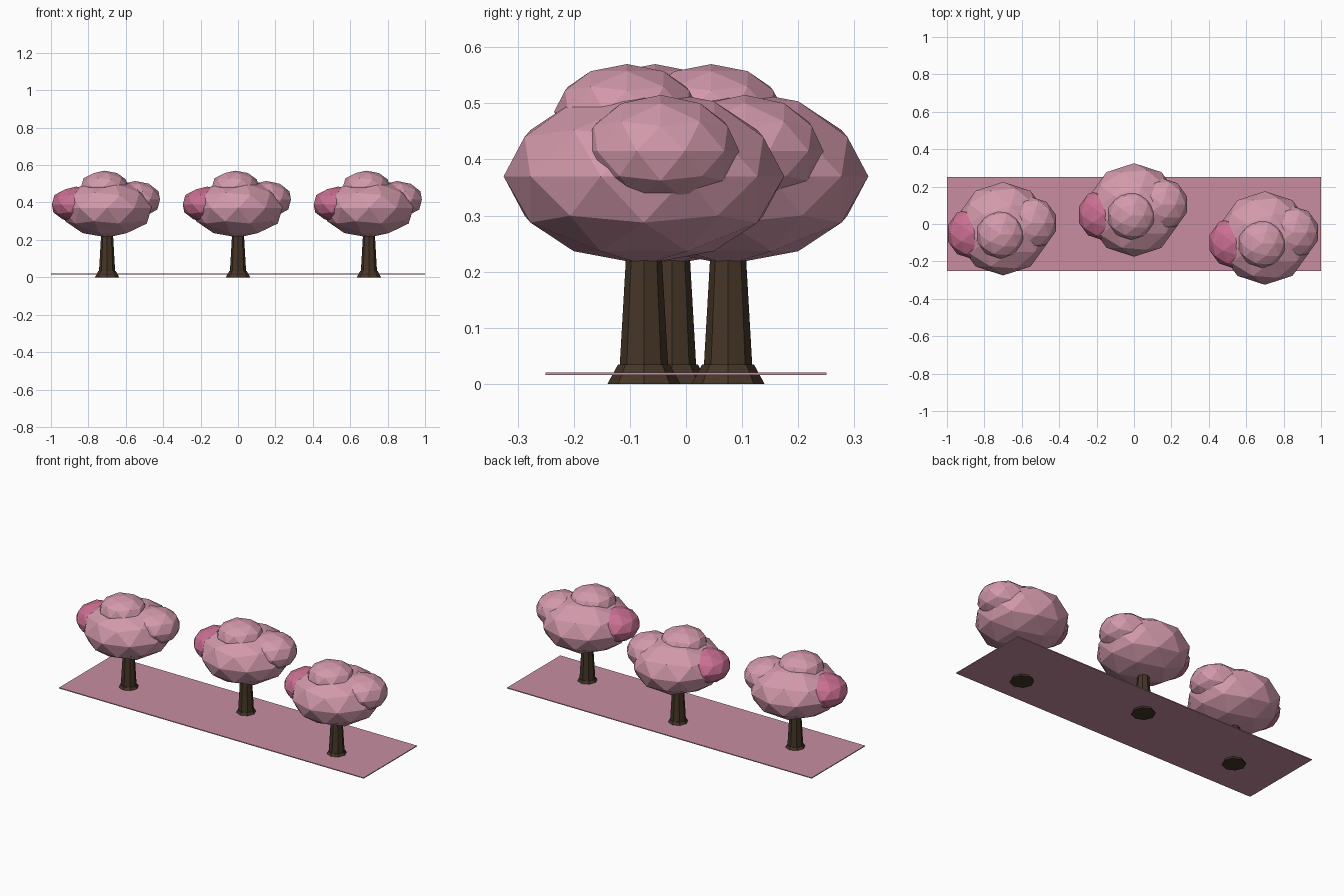
import bpy
import bmesh
from mathutils import Matrix, Vector

cube = bpy.data.objects.get("Cube")
if cube:
    bpy.data.objects.remove(cube, do_unlink=True)


def material(name, rgb):
    m = bpy.data.materials.new(name)
    m.use_nodes = True
    m.diffuse_color = (*rgb, 1)
    m.node_tree.nodes["Principled BSDF"].inputs["Base Color"].default_value = (*rgb, 1)
    return m


BLOSSOM = material("blossom pink", (0.65, 0.32, 0.41))
ACCENT = material("deep pink", (0.59, 0.16, 0.29))
PETALS = material("petal ground pink", (0.58, 0.27, 0.36))
BARK = material("dark bark", (0.06, 0.036, 0.02))


def add_object(name, bm, mat):
    mesh = bpy.data.meshes.new(name)
    bm.to_mesh(mesh)
    bm.free()
    mesh.materials.append(mat)
    obj = bpy.data.objects.new(name, mesh)
    bpy.context.collection.objects.link(obj)
    return obj


def foliage(name, centre, radius, half_height, mat):
    """Flattened faceted ball."""
    bm = bmesh.new()
    bmesh.ops.create_icosphere(
        bm, subdivisions=2, radius=1,
        matrix=Matrix.Translation(centre) @ Matrix.Diagonal((radius, radius, half_height, 1)))
    return add_object(name, bm, mat)


def tapered(name, base, r_low, r_high, height, mat):
    """Eight-sided tapered column standing on base."""
    bm = bmesh.new()
    bmesh.ops.create_cone(
        bm, cap_ends=True, segments=8, radius1=r_low, radius2=r_high, depth=height,
        matrix=Matrix.Translation(base + Vector((0, 0, height / 2))))
    return add_object(name, bm, mat)


# Thin petal-covered strip of ground
bm = bmesh.new()
bmesh.ops.create_cube(bm, size=1, matrix=Matrix.Translation((0, 0, 0.018))
                      @ Matrix.Diagonal((2, 0.5, 0.005, 1)))
add_object("petal_ground", bm, PETALS)

# Clumps: name, offset from trunk foot, radius, half height, material
CLUMPS = [
    ("main_canopy", (0, 0, 0.37), 0.25, 0.157, BLOSSOM),
    ("top_clump", (-0.015, -0.03, 0.485), 0.13, 0.085, BLOSSOM),
    ("left_clump", (0.15, 0.03, 0.415), 0.14, 0.1, BLOSSOM),
    ("right_clump", (-0.165, -0.025, 0.39), 0.137, 0.095, ACCENT),
]

# Three trees, slightly staggered
for tree, spot in (("first", (-0.7, -0.025, 0)), ("middle", (0, 0.075, 0)), ("last", (0.7, -0.075, 0))):
    foot = Vector(spot)
    tapered(tree + "_root_flare", foot, 0.065, 0.046, 0.035, BARK)
    tapered(tree + "_trunk", foot, 0.045, 0.03, 0.26, BARK)
    for part, offset, radius, half_height, mat in CLUMPS:
        foliage(f"{tree}_{part}", foot + Vector(offset), radius, half_height, mat)
